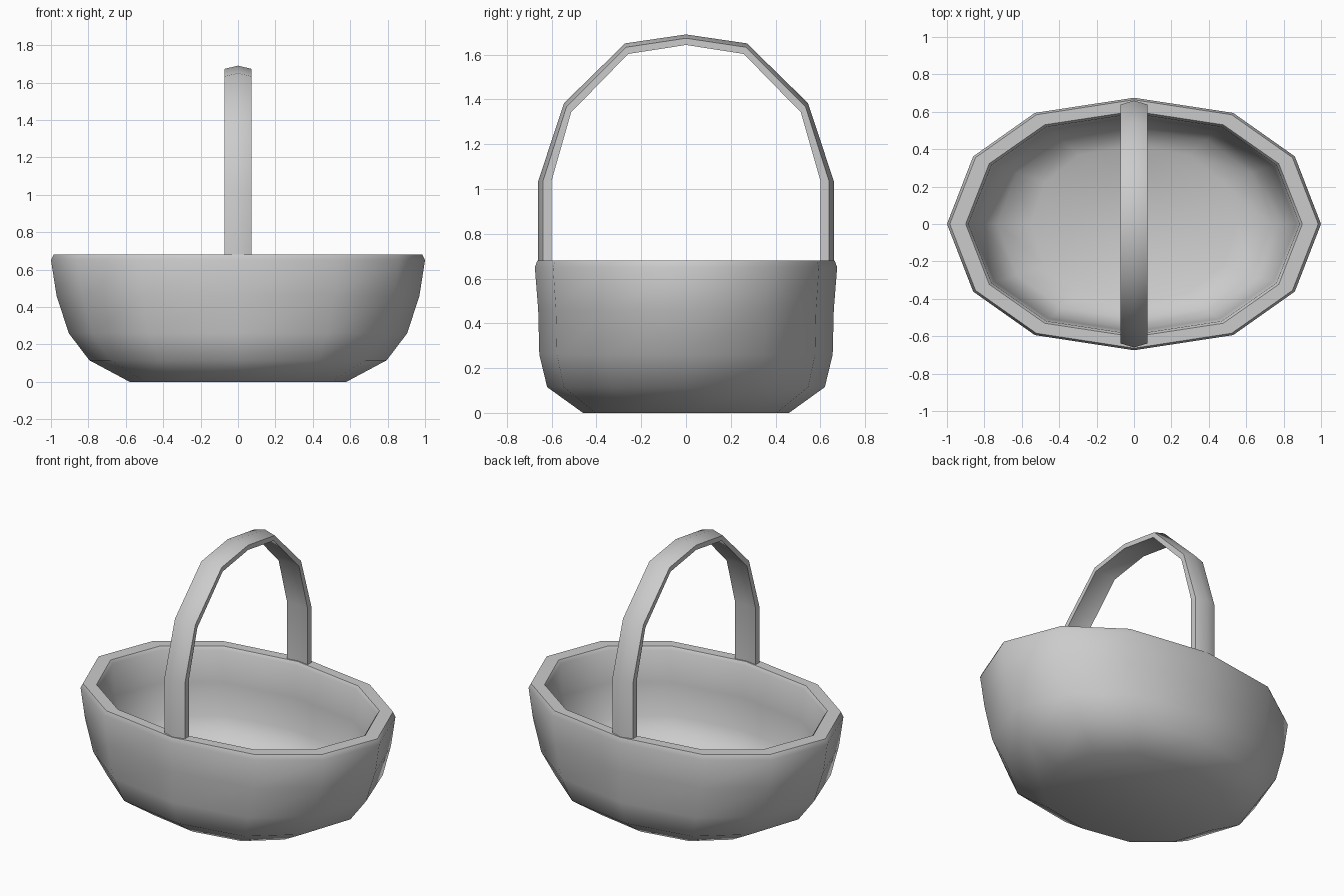
import bpy, bmesh, math

if "Cube" in bpy.data.objects:
    bpy.data.objects.remove(bpy.data.objects["Cube"])


def finish(name, bm, angle):
    bmesh.ops.recalc_face_normals(bm, faces=bm.faces)
    mesh = bpy.data.meshes.new(name)
    bm.to_mesh(mesh)
    bm.free()
    ob = bpy.data.objects.new(name, mesh)
    bpy.context.collection.objects.link(ob)
    bpy.ops.object.select_all(action='DESELECT')
    ob.select_set(True)
    bpy.context.view_layer.objects.active = ob
    bpy.ops.object.shade_smooth_by_angle(angle=math.radians(angle))
    return ob


def loft(rings):
    """Skin closed rings of equal size and cap both ends."""
    bm = bmesh.new()
    loops = [[bm.verts.new(p) for p in ring] for ring in rings]
    n = len(loops[0])
    for a, b in zip(loops, loops[1:]):
        for i in range(n):
            j = (i + 1) % n
            bm.faces.new((a[i], a[j], b[j], b[i]))
    bm.faces.new(loops[0])
    bm.faces.new(loops[-1])
    return bm


# Basket bowl: 12-sided oval outline, lofted up the outside and down the inside
quarter = [(1, 0), (.86, .535), (.53, .88), (0, 1)]
half = quarter + [(-x, y) for x, y in quarter[-2:0:-1]]
outline = half + [(-x, -y) for x, y in half]
profile = [  # half length, half width, height
    (.58, .46, 0), (.795, .62, .115), (.905, .655, .26), (.97, .66, .46),
    (1.0, .675, .65), (.985, .664, .68),
    (.90, .603, .68), (.885, .59, .66), (.87, .575, .46),
    (.81, .56, .26), (.73, .51, .16), (.55, .42, .10)]
bowl = loft([[(x * rx, y * ry, z) for x, y in outline] for rx, ry, z in profile])
finish("basket_bowl", bowl, 50)

# Handle: chevron-section strap swept over an arch, mirrored front to back
outer = [(.66, .60), (.66, 1.035), (.545, 1.383), (.272, 1.65), (0, 1.69)]
inner = [(.60, .60), (.60, 1.038), (.513, 1.342), (.258, 1.603), (0, 1.643)]
outer += [(-y, z) for y, z in outer[-2::-1]]
inner += [(-y, z) for y, z in inner[-2::-1]]
W = .072
section = [(0, 0), (W, .36), (W, 1), (0, .8), (-W, 1), (-W, .36)]
rings = [[(x, o[0] + (i[0] - o[0]) * t, o[1] + (i[1] - o[1]) * t)
          for x, t in section] for o, i in zip(outer, inner)]
finish("handle", loft(rings), 50)
